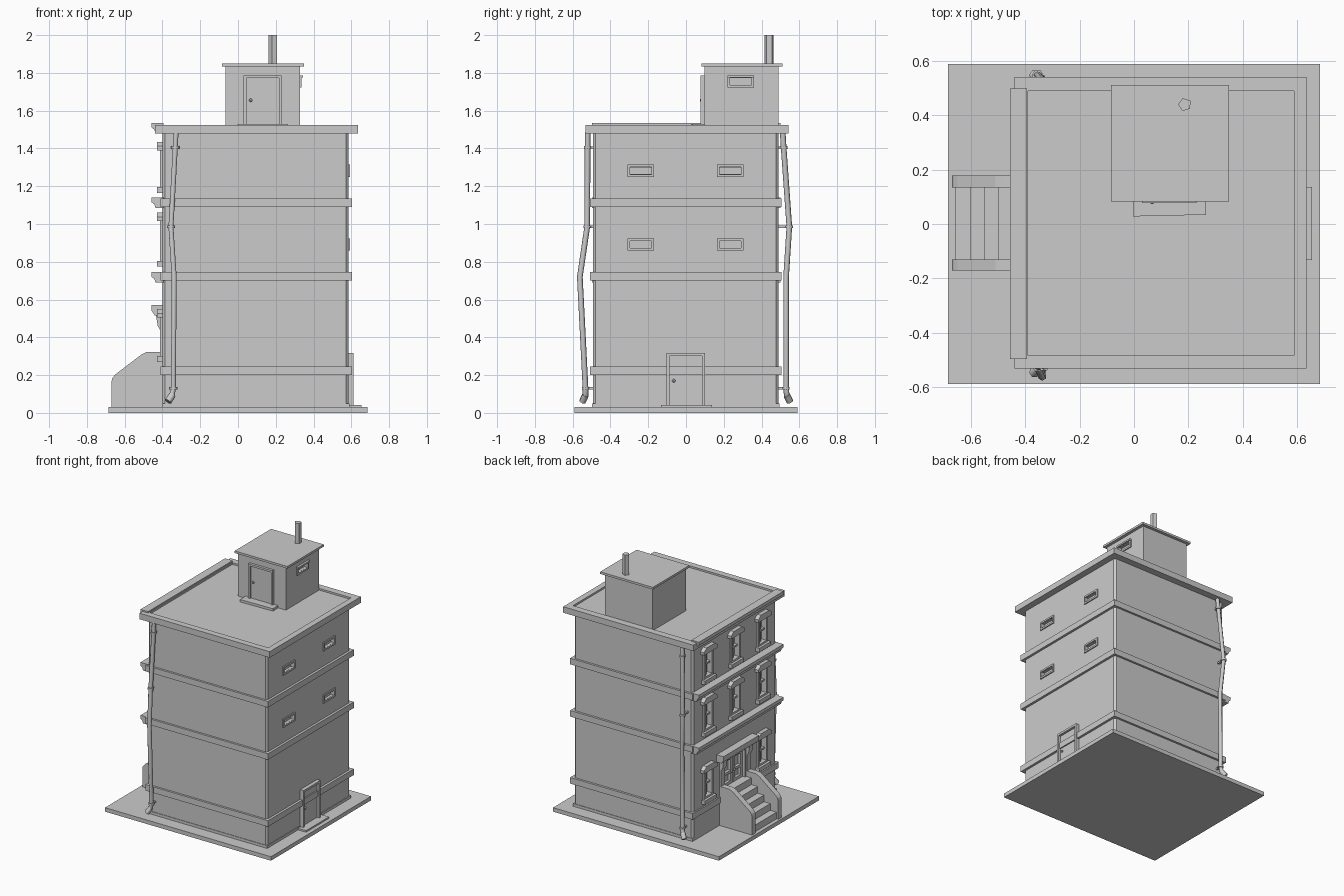
import bpy, bmesh
from mathutils import Vector

if "Cube" in bpy.data.objects:
    bpy.data.objects.remove(bpy.data.objects["Cube"], do_unlink=True)

grey = bpy.data.materials.new("plain grey")
grey.use_nodes = True
grey.diffuse_color = (0.6, 0.6, 0.6, 1)
grey.node_tree.nodes["Principled BSDF"].inputs["Base Color"].default_value = (0.6, 0.6, 0.6, 1)


def add(name, data):
    data.materials.append(grey)
    ob = bpy.data.objects.new(name, data)
    bpy.context.collection.objects.link(ob)
    return ob


def prism(name, pts, axis, a, b):
    """Extrude a 2D outline along an axis from a to b."""
    bm = bmesh.new()
    rings = []
    for t in (a, b):
        ring = []
        for p in pts:
            co = list(p)
            co.insert(axis, t)
            ring.append(bm.verts.new(co))
        rings.append(ring)
        bm.faces.new(ring)
    n = len(pts)
    for i in range(n):
        j = (i + 1) % n
        bm.faces.new((rings[0][i], rings[0][j], rings[1][j], rings[1][i]))
    bmesh.ops.recalc_face_normals(bm, faces=bm.faces)
    me = bpy.data.meshes.new(name)
    bm.to_mesh(me)
    bm.free()
    return add(name, me)


def box(name, x0, x1, y0, y1, z0, z1):
    return prism(name, [(x0, y0), (x1, y0), (x1, y1), (x0, y1)], 2, z0, z1)


def cut(target, *size):
    """Cut a box-shaped recess into a part."""
    cutter = box("cutter", *size)
    cutter.hide_render = True
    mod = target.modifiers.new("recess", "BOOLEAN")
    mod.operation, mod.solver, mod.object = "DIFFERENCE", "EXACT", cutter
    bpy.context.view_layer.objects.active = target
    bpy.ops.object.modifier_apply(modifier=mod.name)
    bpy.data.objects.remove(cutter, do_unlink=True)


def frame_x(name, x0, x1, y0, y1, z0, z1, w, bottom=True):
    """Rectangular frame on a wall that faces along x."""
    box(name + "_jamb_a", x0, x1, y0, y0 + w, z0, z1)
    box(name + "_jamb_b", x0, x1, y1 - w, y1, z0, z1)
    box(name + "_head", x0, x1, y0 + w, y1 - w, z1 - w, z1)
    if bottom:
        box(name + "_foot", x0, x1, y0 + w, y1 - w, z0, z0 + w)


def knob(x, y, z):
    bpy.ops.mesh.primitive_uv_sphere_add(segments=8, ring_count=6, radius=0.009, location=(x, y, z))
    bpy.context.object.name = "door_knob"
    bpy.context.object.data.materials.append(grey)


# Ground slab and main body with chamfered corners
box("ground_slab", -0.685, 0.685, -0.59, 0.59, 0, 0.03)
X0, X1, Y0, Y1, C = -0.4, 0.585, -0.493, 0.49, 0.014
body = prism("body", [(X0, Y0 + C), (X0 + C, Y0), (X1 - C, Y0), (X1, Y0 + C),
                      (X1, Y1 - C), (X1 - C, Y1), (X0 + C, Y1), (X0, Y1 - C)], 2, 0.02, 1.49)
box("plinth", X0, X1 + 0.004, Y0 - 0.004, Y1 + 0.004, 0.03, 0.05)

# Floor bands
for z in (0.2, 0.7, 1.09):
    box("floor_band", -0.41, 0.603, -0.508, 0.506, z, z + 0.045)

# Flat roof with a shallow sunken deck
roof = box("roof", -0.44, 0.635, -0.533, 0.542, 1.48, 1.525)
cut(roof, -0.39, 0.59, -0.485, 0.49, 1.512, 1.6)

# Cornices along the entrance facade
for z in (0.69, 1.085, 1.48):
    prism("facade_cornice", [(-0.395, z), (-0.437, z), (-0.443, z + 0.02), (-0.457, z + 0.03),
                             (-0.457, z + 0.055), (-0.395, z + 0.055)], 1, -0.497, 0.5)


# Facade windows with hood, sill and glazing bars
def window(y, z0, z1):
    w = 0.055
    cut(body, -0.5, -0.37, y - w, y + w, z0, z1)
    frame_x("window_frame", -0.412, -0.37, y - w, y + w, z0, z1, 0.014)
    mid = (z0 + z1) / 2
    box("window_rail", -0.395, -0.37, y - w, y + w, mid - 0.006, mid + 0.006)
    box("window_bar", -0.39, -0.37, y - 0.005, y + 0.005, z0, z1)
    box("window_sill", -0.43, -0.395, y - 0.07, y + 0.07, z0 - 0.03, z0)
    hood = [(-0.08, 0), (0.08, 0), (0.08, 0.022), (0.05, 0.045), (-0.05, 0.045), (-0.08, 0.022)]
    prism("window_hood", [(y + a, z1 + b) for a, b in hood], 0, -0.43, -0.395)


for y in (-0.32, 0, 0.32):
    window(y, 1.195, 1.39)
    window(y, 0.805, 1.015)
    if y:
        window(y, 0.3, 0.505)

# Entrance: double door, side posts, brackets and canopy
cut(body, -0.5, -0.365, -0.13, 0.13, 0.28, 0.5)
frame_x("entrance_frame", -0.405, -0.365, -0.13, 0.13, 0.28, 0.5, 0.014, False)
for s in (-1, 1):
    a, b = sorted((s * 0.004, s * 0.116))
    frame_x("entrance_leaf", -0.385, -0.365, a, b, 0.28, 0.486, 0.022)
    box("entrance_leaf_rail", -0.385, -0.365, a, b, 0.36, 0.38)
    a, b = sorted((s * 0.13, s * 0.175))
    prism("entrance_post", [(-0.39, 0.24), (-0.413, 0.24), (-0.413, 0.44), (-0.425, 0.46),
                            (-0.435, 0.52), (-0.39, 0.52)], 1, a, b)
    knob(-0.39, s * 0.018, 0.37)
prism("entrance_canopy", [(-0.395, 0.515), (-0.44, 0.515), (-0.457, 0.54), (-0.457, 0.57),
                          (-0.395, 0.57)], 1, -0.21, 0.21)

# Entrance stairs between two solid side walls
for i in range(5):
    box("stair_step", -0.657 + 0.052 * i, -0.39, -0.135, 0.135, 0.03, 0.08 + 0.05 * i)
for a, b in ((-0.172, -0.13), (0.135, 0.178)):
    prism("stair_side_wall", [(-0.39, 0.03), (-0.67, 0.03), (-0.67, 0.165), (-0.665, 0.185), (-0.65, 0.203),
                              (-0.51, 0.31), (-0.485, 0.322), (-0.39, 0.322)], 1, a, b)


# Small framed vents
def vent(wall, x, y, z):
    cut(wall, x - 0.02, x + 0.1, y - 0.057, y + 0.057, z - 0.018, z + 0.018)
    frame_x("vent_frame", x - 0.015, x + 0.008, y - 0.07, y + 0.07, z - 0.032, z + 0.032, 0.013)


for z in (0.892, 1.282):
    for y in (-0.24, 0.235):
        vent(body, X1, y, z)

# Side door
frame_x("side_door_frame", 0.57, 0.612, -0.103, 0.1, 0.03, 0.317, 0.016, False)
box("side_door", 0.57, 0.594, -0.087, 0.084, 0.03, 0.301)
box("side_door_step", 0.57, 0.655, -0.133, 0.137, 0.03, 0.042)
knob(0.6, -0.065, 0.17)

# Rooftop hut with door, step, vent and chimney
hut = box("hut", -0.066, 0.327, 0.097, 0.49, 1.5, 1.836)
box("hut_roof", -0.085, 0.35, 0.082, 0.512, 1.834, 1.85)
vent(hut, 0.327, 0.29, 1.755)
box("hut_vent_hood", 0.32, 0.343, 0.22, 0.36, 1.775, 1.787)
for a, b in ((0.03, 0.045), (0.216, 0.231)):
    box("hut_door_jamb", a, b, 0.078, 0.1, 1.51, 1.787)
box("hut_door_head", 0.03, 0.231, 0.078, 0.1, 1.772, 1.787)
box("hut_door", 0.045, 0.216, 0.09, 0.1, 1.51, 1.772)
prism("hut_step", [(-0.003, 0.028), (0.265, 0.034), (0.262, 0.1), (-0.003, 0.1)], 2, 1.505, 1.53)
knob(0.067, 0.082, 1.655)
bpy.ops.mesh.primitive_cylinder_add(vertices=5, radius=0.025, depth=0.16, location=(0.187, 0.44, 1.92),
                                    rotation=(0, 0, 0.3))
bpy.context.object.name = "chimney"
bpy.context.object.data.materials.append(grey)


# Crooked drainpipes with clamps and an angled outlet
def tube(name, pts, r):
    cu = bpy.data.curves.new(name, "CURVE")
    cu.dimensions, cu.bevel_depth, cu.bevel_resolution, cu.use_fill_caps = "3D", r, 1, True
    sp = cu.splines.new("POLY")
    sp.points.add(len(pts) - 1)
    for p, co in zip(sp.points, pts):
        p.co = (*co, 1)
    add(name, cu)


levels = (1.485, 1.405, 0.985, 0.72, 0.13, 0.095, 0.06)
xs = (-0.328, -0.332, -0.355, -0.338, -0.342, -0.348, -0.37)
front_ys = (-0.521, -0.521, -0.523, -0.562, -0.532, -0.532, -0.548)
back_ys = (0.512, 0.517, 0.547, 0.53, 0.53, 0.533, 0.55)
for ys, wall in ((front_ys, Y0), (back_ys, Y1)):
    path = [Vector(p) for p in zip(xs, ys, levels)]
    tube("drainpipe", path, 0.015)
    tube("drainpipe_outlet", [path[5], path[6]], 0.019)
    for p in (path[1], path[2], path[4]):
        up = Vector((0, 0, 0.007))
        tube("pipe_clamp", [p - up, p + up], 0.022)
        a, b = sorted((wall, p.y))
        box("pipe_bracket", p.x - 0.008, p.x + 0.008, a, b, p.z - 0.006, p.z + 0.006)
